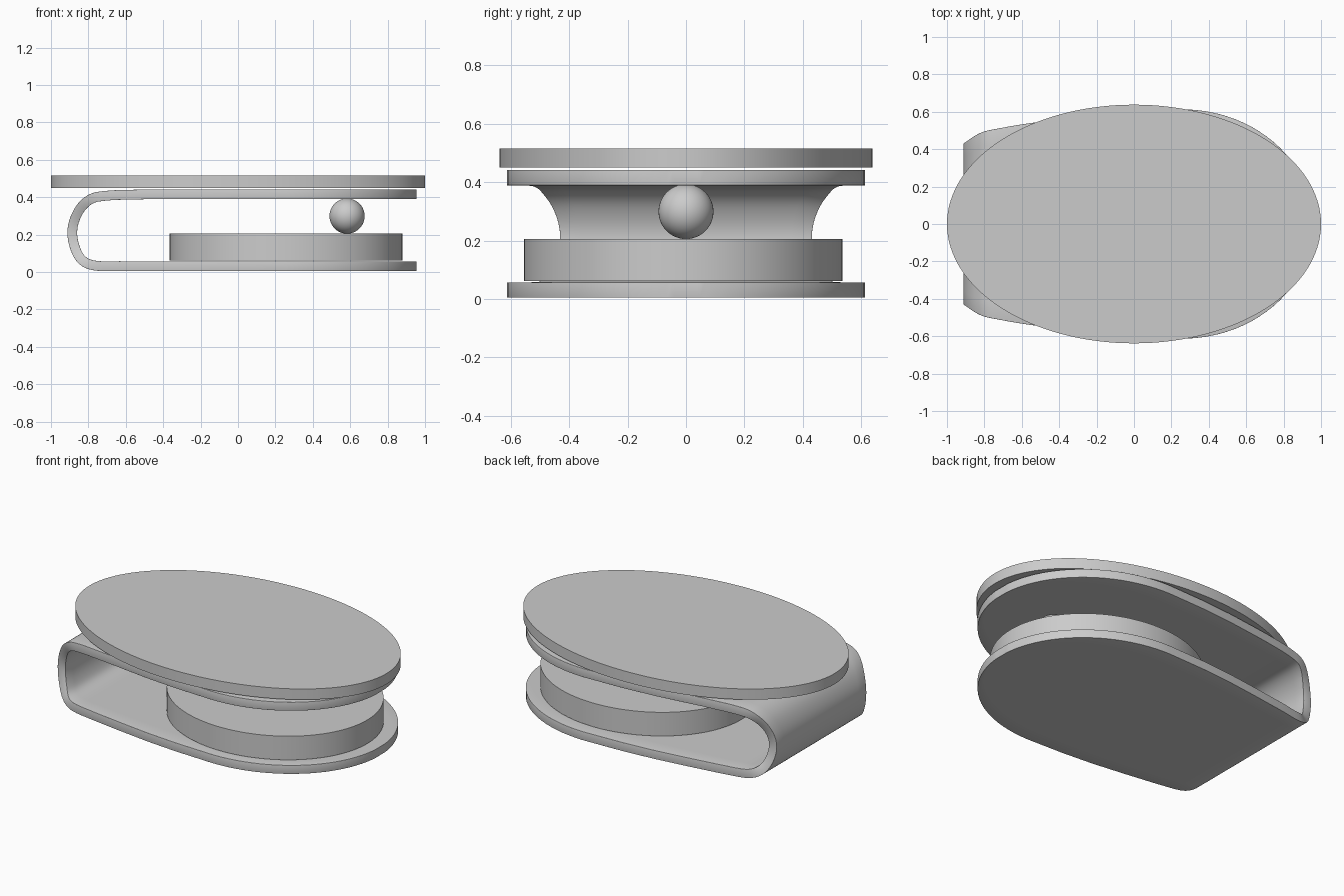
import bpy, bmesh, math
from mathutils import Vector

cube = bpy.data.objects.get("Cube")
if cube:
    bpy.data.objects.remove(cube, do_unlink=True)

# One plain grey for everything
grey = bpy.data.materials.new("plain_grey")
grey.use_nodes = True
GREY = (0.6, 0.6, 0.6, 1)
grey.diffuse_color = GREY
grey.node_tree.nodes["Principled BSDF"].inputs["Base Color"].default_value = GREY


def finish(obj, name, angle=35):
    obj.name = name
    obj.data.materials.clear()
    obj.data.materials.append(grey)
    bpy.ops.object.select_all(action="DESELECT")
    obj.select_set(True)
    bpy.context.view_layer.objects.active = obj
    bpy.ops.object.shade_smooth_by_angle(angle=math.radians(angle))
    return obj


def oval_disc(name, centre, rx, ry, height):
    bpy.ops.mesh.primitive_cylinder_add(vertices=128, radius=1, depth=height, location=centre)
    obj = bpy.context.object
    for v in obj.data.vertices:
        v.co.x *= rx
        v.co.y *= ry
    return finish(obj, name)


def spline(points, steps):
    """Smooth curve through the points."""
    pts = [Vector(p) for p in points]
    pts = [2 * pts[0] - pts[1]] + pts + [2 * pts[-1] - pts[-2]]
    out = []
    for a, b, c, d in zip(pts, pts[1:], pts[2:], pts[3:]):
        # centripetal knots keep uneven spacing free of overshoot
        t1 = (b - a).length ** 0.5
        t2 = t1 + (c - b).length ** 0.5
        t3 = t2 + (d - c).length ** 0.5
        for i in range(steps):
            t = t1 + (t2 - t1) * i / steps
            p = a.lerp(b, t / t1)
            q = b.lerp(c, (t - t1) / (t2 - t1))
            r = c.lerp(d, (t - t2) / (t3 - t2))
            out.append(p.lerp(q, t / t2).lerp(q.lerp(r, (t - t1) / (t3 - t1)), (t - t1) / (t2 - t1)))
    return out + [pts[-2]]


# Folded band: plan outline narrows towards the bend, rounded at the open end
MID, RX, RY = 0.257, 0.70, 0.613
taper = spline([(-0.92, 0.405), (-0.88, 0.435), (-0.8, 0.49), (-0.7, 0.515),
                (-0.5, 0.547), (-0.1, 0.597), (MID, RY)], 10)


def half_width(x):
    if x > MID:
        return RY * math.sqrt(max(0, 1 - ((x - MID) / RX) ** 2))
    for a, b in zip(taper, taper[1:]):
        if x <= b.x:
            return a.y + (b.y - a.y) * (x - a.x) / (b.x - a.x)
    return RY


bend = spline([(-0.6, 0.036), (-0.78, 0.042), (-0.835, 0.07), (-0.87, 0.13),
               (-0.886, 0.21), (-0.875, 0.28), (-0.835, 0.355), (-0.78, 0.398),
               (-0.7, 0.413), (-0.5, 0.42)], 6)
tip = [MID + RX * math.sin(math.radians(a)) for a in range(0, 85, 4)]
run = [-0.4, -0.2, 0, 0.13] + tip + [MID + RX * 0.997]
path = [(x, 0.036) for x in reversed(run)] + [tuple(p) for p in bend] + [(x, 0.42) for x in run]

bm = bmesh.new()
COLS = 12
rows = []
for x, z in path:
    w = half_width(x)
    rows.append([bm.verts.new((x, w * (2 * j / COLS - 1), z)) for j in range(COLS + 1)])
for r, s in zip(rows, rows[1:]):
    for j in range(COLS):
        bm.faces.new((r[j], r[j + 1], s[j + 1], s[j]))
bmesh.ops.recalc_face_normals(bm, faces=bm.faces)
mesh = bpy.data.meshes.new("folded_band")
bm.to_mesh(mesh)
bm.free()
band = bpy.data.objects.new("folded_band", mesh)
bpy.context.collection.objects.link(band)
finish(band, "folded_band", 40)
solid = band.modifiers.new("thickness", "SOLIDIFY")
solid.thickness = 0.052
solid.offset = 0
soft = band.modifiers.new("soft_edge", "BEVEL")
soft.width = 0.01
soft.segments = 3
soft.limit_method = "ANGLE"
soft.angle_limit = math.radians(50)

# Discs and the ball between them
oval_disc("top_plate", (0, 0, 0.4825), 1.0, 0.638, 0.065)
oval_disc("base_disc", (0.257, -0.01, 0.133), 0.622, 0.545, 0.144)
bpy.ops.mesh.primitive_uv_sphere_add(segments=48, ring_count=24, radius=0.094, location=(0.583, 0, 0.299))
finish(bpy.context.object, "ball", 60)

# Rest the model on the ground
bpy.context.view_layer.update()
low = 0.01
for obj in (band,):
    obj.location.z -= low - 0.005
